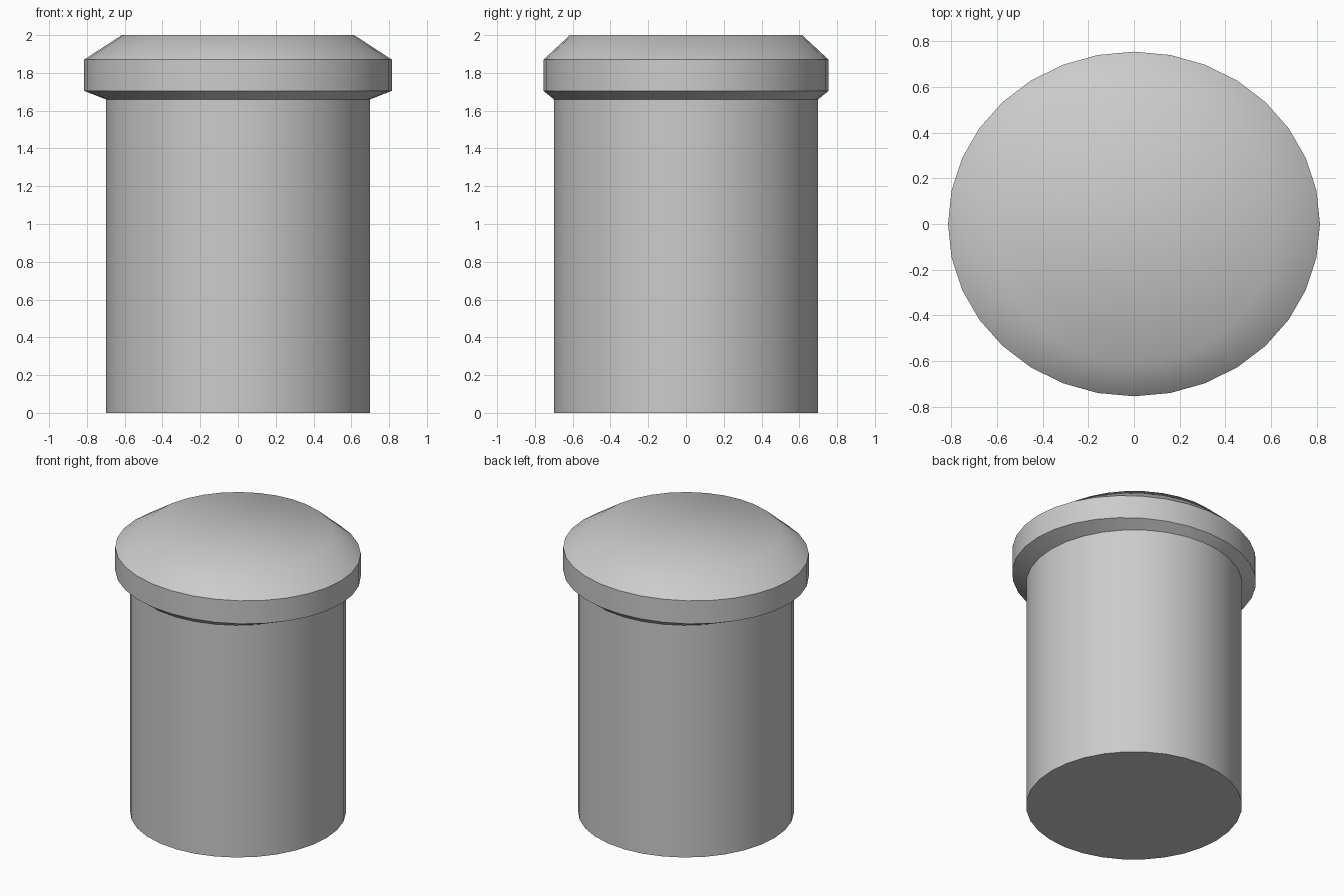
import bpy, bmesh
from math import cos, sin, tau, radians

if "Cube" in bpy.data.objects:
    bpy.data.objects.remove(bpy.data.objects["Cube"])

SIDES = 32

# Profile rings: x radius, y radius, height
RINGS = [
    (0.70, 0.70, 0.0),      # foot of the shaft
    (0.70, 0.70, 1.66),     # top of the shaft
    (0.815, 0.755, 1.705),  # oval rim, lower edge
    (0.815, 0.755, 1.87),   # oval rim, upper edge
    (0.615, 0.615, 2.0),    # flat top
]

bm = bmesh.new()
loops = [[bm.verts.new((rx * cos(tau * i / SIDES), ry * sin(tau * i / SIDES), z))
          for i in range(SIDES)] for rx, ry, z in RINGS]

# Side walls
for low, high in zip(loops, loops[1:]):
    for i in range(SIDES):
        j = (i + 1) % SIDES
        bm.faces.new((low[i], low[j], high[j], high[i]))

# Bottom and top caps
bm.faces.new(loops[0][::-1])
bm.faces.new(loops[-1])

mesh = bpy.data.meshes.new("capped_post")
bm.to_mesh(mesh)
bm.free()
post = bpy.data.objects.new("capped_post", mesh)
bpy.context.collection.objects.link(post)

# Smooth sides and cap, crisp rim edges
bpy.context.view_layer.objects.active = post
post.select_set(True)
bpy.ops.object.shade_smooth_by_angle(angle=radians(45))
